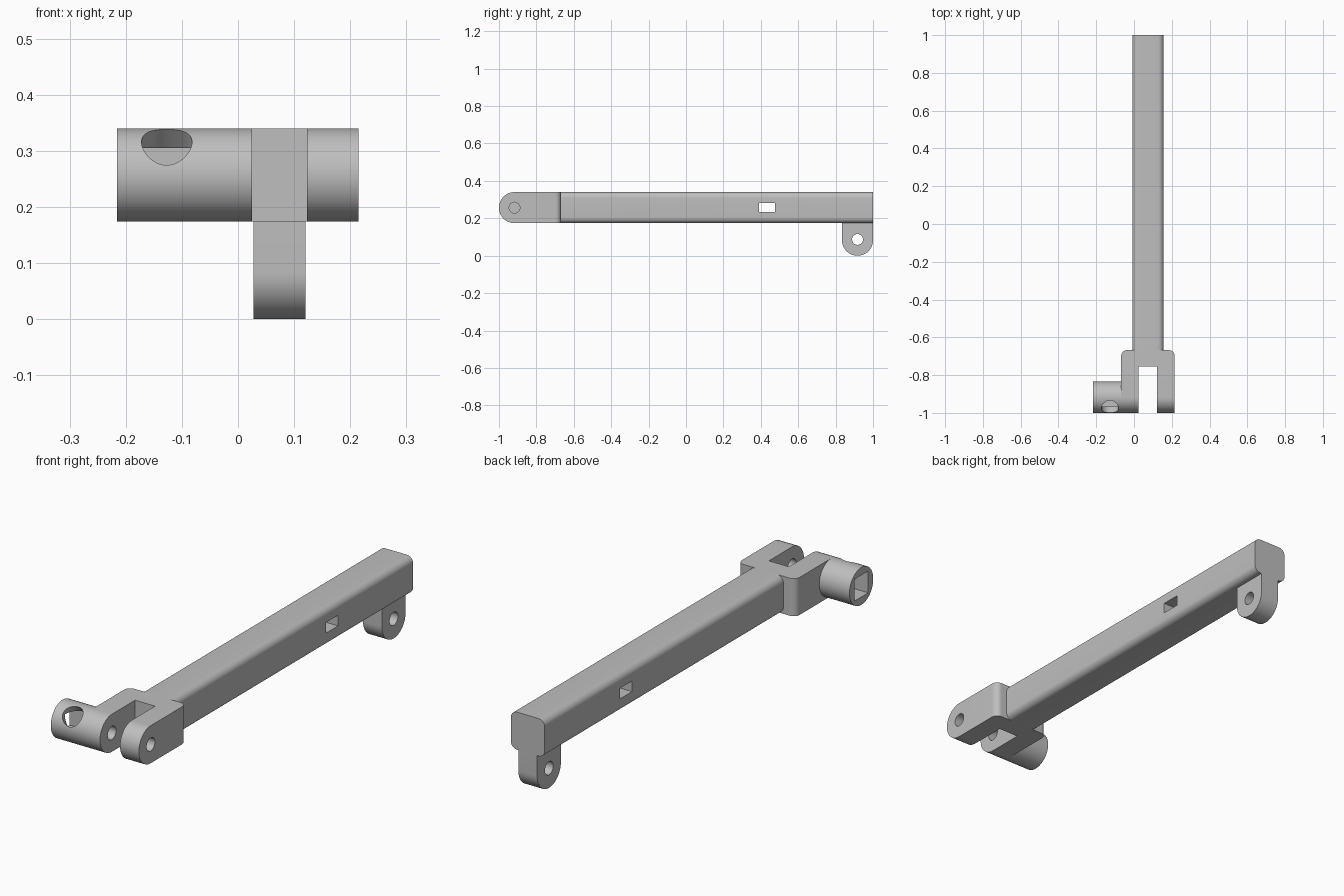
import bpy
import bmesh
from math import sin, cos, pi, radians
from mathutils import Matrix, Vector

if "Cube" in bpy.data.objects:
    bpy.data.objects.remove(bpy.data.objects["Cube"])

grey = bpy.data.materials.new("light grey")
grey.use_nodes = True
COLOUR = (0.52, 0.52, 0.52, 1)
grey.diffuse_color = COLOUR
grey.node_tree.nodes["Principled BSDF"].inputs["Base Color"].default_value = COLOUR

R = 0.083           # half thickness of the bar, fork and lug
MID_Z = 0.257       # height of the bar axis
PIN_Y = 0.917       # distance of both pivots from the middle
BAR_X = 0.074       # centre line of bar, fork and lug
PIN_R = 0.029
FORK_BACK = -0.668


def finish(name, bm):
    bmesh.ops.recalc_face_normals(bm, faces=bm.faces)
    mesh = bpy.data.meshes.new(name)
    bm.to_mesh(mesh)
    bm.free()
    mesh.materials.append(grey)
    obj = bpy.data.objects.new(name, mesh)
    bpy.context.collection.objects.link(obj)
    return obj


def box_mesh(x, y, z):
    """Box between (low, high) pairs."""
    bm = bmesh.new()
    bmesh.ops.create_cube(bm, size=1)
    size = [b - a for a, b in (x, y, z)]
    centre = [(a + b) / 2 for a, b in (x, y, z)]
    bmesh.ops.transform(bm, verts=bm.verts,
                        matrix=Matrix.Translation(centre) @ Matrix.Diagonal((*size, 1)))
    return bm


def rod(name, start, end, radius, sides=64):
    a, b = Vector(start), Vector(end)
    bm = bmesh.new()
    turn = (b - a).to_track_quat('Z', 'Y').to_matrix().to_4x4()
    bmesh.ops.create_cone(bm, cap_ends=True, segments=sides, radius1=radius, radius2=radius,
                          depth=(b - a).length, matrix=Matrix.Translation((a + b) / 2) @ turn)
    return finish(name, bm)


def prism_x(outline, x0, x1):
    """Extrude a y-z outline along x."""
    bm = bmesh.new()
    face = bm.faces.new([bm.verts.new((x0, y, z)) for y, z in outline])
    new = bmesh.ops.extrude_face_region(bm, geom=[face])["geom"]
    bmesh.ops.translate(bm, vec=(x1 - x0, 0, 0),
                        verts=[v for v in new if isinstance(v, bmesh.types.BMVert)])
    return bm


def arc(cy, cz, first, last, steps=32):
    angles = [radians(first + (last - first) * i / steps) for i in range(steps + 1)]
    return [(cy + R * cos(t), cz + R * sin(t)) for t in angles]


def round_edges(bm, axis, keep=lambda e: True):
    """Round the edges that run along one axis."""
    edges = [e for e in bm.edges if keep(e)
             and abs((e.verts[1].co - e.verts[0].co).normalized()[axis]) > 0.99]
    bmesh.ops.bevel(bm, geom=edges, offset=0.03, segments=8, profile=0.5, affect='EDGES')


def select_only(obj):
    bpy.ops.object.select_all(action='DESELECT')
    obj.select_set(True)
    bpy.context.view_layer.objects.active = obj


def cut(obj, *cutters):
    for cutter in cutters:
        select_only(obj)
        mod = obj.modifiers.new("cut", 'BOOLEAN')
        mod.operation, mod.solver, mod.object = 'DIFFERENCE', 'EXACT', cutter
        bpy.ops.object.modifier_apply(modifier=mod.name)
        bpy.data.objects.remove(cutter)


# Long bar with rounded long edges and a small window through its sides
bm = box_mesh((BAR_X - R, BAR_X + R), (FORK_BACK - 0.005, 1), (MID_Z - R, MID_Z + R))
round_edges(bm, 1)
bar = finish("bar", bm)
cut(bar, finish("window_cutter", box_mesh((-0.5, 0.5), (0.39, 0.475), (0.234, 0.281))))

# Fork with round tips, a slot and pivot holes
fork_x = (-0.068, 0.215)
bm = prism_x(arc(-PIN_Y, MID_Z, 90, 270) + [(FORK_BACK, MID_Z - R), (FORK_BACK, MID_Z + R)],
             *fork_x)
round_edges(bm, 2, lambda e: all(abs(v.co.y - FORK_BACK) < 0.001 for v in e.verts))
fork = finish("fork", bm)
cut(fork,
    finish("slot_cutter", box_mesh((0.025, 0.123), (-1.2, -0.755), (0, 0.6))),
    rod("pivot_cutter", (-0.06, -PIN_Y, MID_Z), (0.4, -PIN_Y, MID_Z), PIN_R, 40))

# Side socket: round peg with a square pocket and a slanted screw hole
socket = rod("socket", (-0.216, -PIN_Y, MID_Z), (fork_x[0] + 0.002, -PIN_Y, MID_Z), R)
half = 0.048
cut(socket,
    finish("pocket_cutter", box_mesh((-0.4, -0.08), (-PIN_Y - half, -PIN_Y + half),
                                     (MID_Z - half, MID_Z + half))),
    rod("screw_cutter", (-0.127, -PIN_Y, MID_Z), (-0.127, -PIN_Y - 0.2, MID_Z + 0.2), 0.045, 48))

# Hanging lug under the far end, with a pivot hole
top = MID_Z - R + 0.001
outline = arc(PIN_Y, R, 180, 360) + [(PIN_Y + R, top), (PIN_Y - R, top)]
lug = finish("lug", prism_x(outline, 0.028, 0.12))
cut(lug, rod("lug_hole_cutter", (-0.2, PIN_Y, 0.087), (0.4, PIN_Y, 0.087), PIN_R, 40))

# Smooth the round surfaces, keep the edges sharp
for part in (bar, fork, socket, lug):
    select_only(part)
    bpy.ops.object.shade_smooth_by_angle(angle=radians(30))
